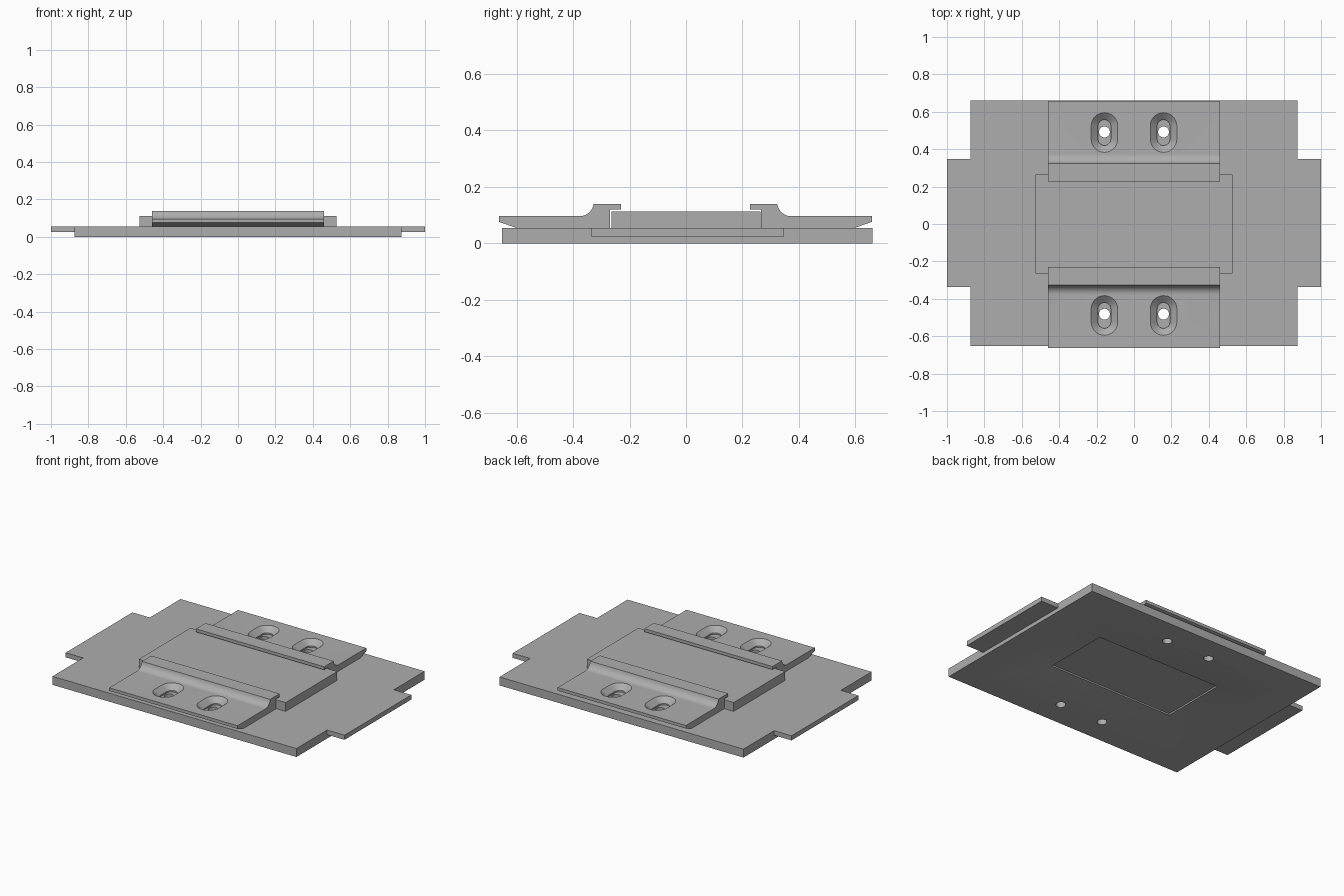
import bpy, bmesh, math

old = bpy.data.objects.get("Cube")
if old:
    bpy.data.objects.remove(old, do_unlink=True)

steel = bpy.data.materials.new("satin_grey")
steel.use_nodes = True
GREY = (0.42, 0.42, 0.42, 1)
steel.diffuse_color = GREY
steel.node_tree.nodes["Principled BSDF"].inputs["Base Color"].default_value = GREY


def loft(name, rings):
    """Join equal-sized rings of points into a closed solid."""
    bm = bmesh.new()
    loops = [[bm.verts.new(p) for p in ring] for ring in rings]
    n = len(loops[0])
    for a, b in zip(loops, loops[1:]):
        for i in range(n):
            j = (i + 1) % n
            bm.faces.new((a[i], a[j], b[j], b[i]))
    bm.faces.new(loops[0][::-1])
    bm.faces.new(loops[-1])
    bmesh.ops.recalc_face_normals(bm, faces=bm.faces)
    mesh = bpy.data.meshes.new(name)
    bm.to_mesh(mesh)
    bm.free()
    mesh.materials.append(steel)
    obj = bpy.data.objects.new(name, mesh)
    bpy.context.collection.objects.link(obj)
    return obj


def rect(hx, hy, z, cx=0, cy=0):
    return [(cx + sx * hx, cy + sy * hy, z)
            for sx, sy in ((-1, -1), (1, -1), (1, 1), (-1, 1))]


def slot(cx, cy, r, half, z, steps=16):
    """Round-ended outline, long in y; half is the straight half length."""
    pts = []
    for end in (0, 1):
        for i in range(steps + 1):
            a = math.pi * (end + i / steps)
            pts.append((cx + r * math.cos(a),
                        cy + (half if end == 0 else -half) + r * math.sin(a), z))
    return pts


def activate(obj):
    bpy.ops.object.select_all(action='DESELECT')
    obj.select_set(True)
    bpy.context.view_layer.objects.active = obj


def cut(obj, cutter):
    activate(obj)
    mod = obj.modifiers.new("cut", 'BOOLEAN')
    mod.operation = 'DIFFERENCE'
    mod.solver = 'EXACT'
    mod.object = cutter
    bpy.ops.object.modifier_apply(modifier=mod.name)
    bpy.data.objects.remove(cutter, do_unlink=True)


def smooth(obj):
    activate(obj)
    bpy.ops.object.shade_smooth_by_angle(angle=math.radians(30))


HOLE_X = 0.158
BASE_Y = 0.005
BASE_TOP = 0.055

# Base plate with a shallow dished underside and a flat central pocket
rings = [rect(0.875, 0.656, BASE_TOP, cy=BASE_Y), rect(0.875, 0.656, 0, cy=BASE_Y)]
for i in range(7):
    t = i / 6
    rings.append(rect(0.72 - 0.27 * t, 0.50 - 0.28 * t, 0.037 * t ** 1.5, cy=BASE_Y))
rings.append(rect(0.45, 0.22, 0.047, cy=BASE_Y))
base = loft("base_plate", rings)
for sx in (-1, 1):
    for sy in (-1, 1):
        x, y = sx * HOLE_X, BASE_Y + sy * 0.487
        cut(base, loft("bolt_cutter", [slot(x, y, 0.029, 0.0005, z) for z in (-0.05, 0.07)]))
smooth(base)

# Thin end tabs
for side, sx in (("right", -1), ("left", 1)):
    loft(side + "_tab", [rect(0.0625, 0.342, z, sx * 0.9375, BASE_Y)
                         for z in (0.025, BASE_TOP)])

# Raised centre block
loft("centre_block", [rect(0.527, 0.264, z) for z in (BASE_TOP, 0.112)])

# Hooked clamps: outer bevel, flat, concave sweep, overhanging lip
profile = [(0.267, BASE_TOP), (0.60, BASE_TOP), (0.66, 0.076), (0.66, 0.096)]
for i in range(11):
    a = math.radians(80) * i / 10
    profile.append((0.375 - 0.05 * math.sin(a), 0.096 + 0.05 * (1 - math.cos(a))))
profile[-1] = (0.325, 0.139)
profile += [(0.228, 0.139), (0.228, 0.119), (0.267, 0.119)]

for side, sy in (("front", -1), ("back", 1)):
    clamp = loft(side + "_clamp",
                 [[(x, sy * y - 0.002, z) for y, z in profile] for x in (-0.46, 0.46)])
    # Countersunk slots
    for sx in (-1, 1):
        x, y = sx * HOLE_X, sy * 0.489
        cut(clamp, loft("slot_cutter", [
            slot(x, y, 0.034, 0.035, 0.03), slot(x, y, 0.034, 0.035, 0.064),
            slot(x, y, 0.071, 0.035, 0.096), slot(x, y, 0.071, 0.035, 0.12)]))
    smooth(clamp)
